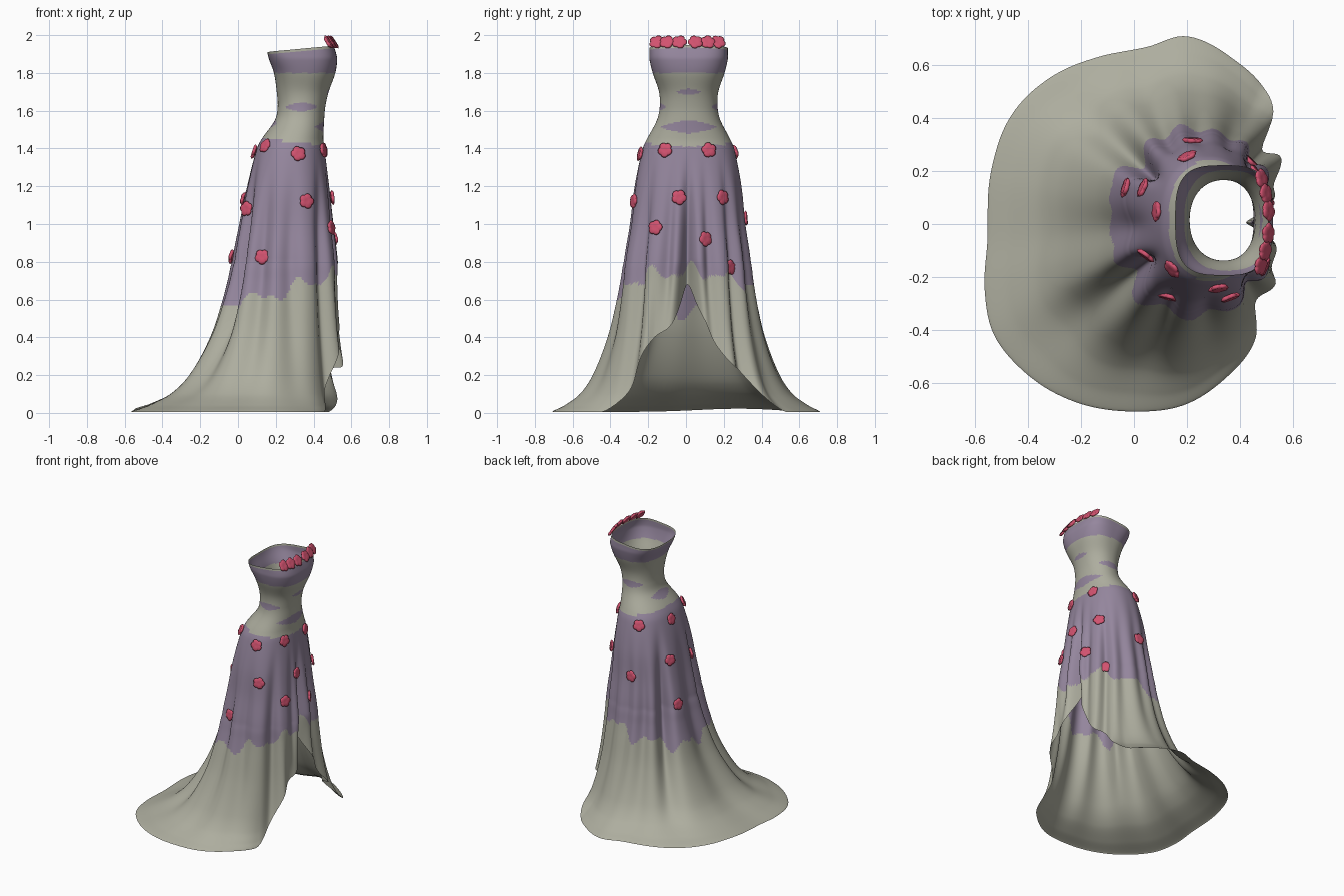
import bpy, bmesh, math, random
from mathutils import Vector, Matrix

if "Cube" in bpy.data.objects:
    bpy.data.objects.remove(bpy.data.objects["Cube"])
random.seed(4)
TAU = 2 * math.pi


def material(name, rgb):
    m = bpy.data.materials.new(name)
    m.diffuse_color = (*rgb, 1)
    m.use_nodes = True
    m.node_tree.nodes["Principled BSDF"].inputs["Base Color"].default_value = m.diffuse_color
    return m


GREY = material("sage_grey", (0.42, 0.42, 0.345))
PURPLE = material("dusty_purple", (0.30, 0.24, 0.34))
PINK = material("rose_pink", (0.64, 0.085, 0.16))


def curve(keys, t):
    """Smooth interpolation through rows (t, values...) with increasing t."""
    t = min(max(t, keys[0][0]), keys[-1][0])
    i = 0
    while i < len(keys) - 2 and t > keys[i + 1][0]:
        i += 1
    a, b = keys[i], keys[i + 1]
    p, n = keys[max(i - 1, 0)], keys[min(i + 2, len(keys) - 1)]
    h = b[0] - a[0]
    u = (t - a[0]) / h
    out = []
    for k in range(1, len(a)):
        ma = (b[k] - p[k]) / (b[0] - p[0]) * h
        mb = (n[k] - a[k]) / (n[0] - a[0]) * h
        out.append((2*u**3 - 3*u*u + 1) * a[k] + (u**3 - 2*u*u + u) * ma
                   + (3*u*u - 2*u**3) * b[k] + (u**3 - u*u) * mb)
    return out


# Body cross-sections: z, x min, x max, half depth, squareness
BODY = [(0, -.04, .535, .342, 2.35), (.7, -.04, .535, .342, 2.35), (.8, -.04, .535, .342, 2.35),
        (1.0, 0, .51, .31, 2.35), (1.2, .045, .485, .285, 2.35), (1.4, .1, .458, .242, 2.3),
        (1.45, .125, .452, .22, 2.25), (1.55, .195, .456, .168, 2.15), (1.62, .21, .462, .153, 2.15),
        (1.7, .205, .48, .157, 2.2), (1.8, .19, .515, .19, 2.5), (1.87, .165, .525, .207, 2.9),
        (1.9, .157, .52, .208, 3.1), (1.95, .15, .505, .207, 3.2)]
# Flare of the skirt towards the hem: z, amount
FLARE = [(0, 1), (.01, .98), (.04, .83), (.1, .62), (.2, .44), (.4, .23), (.6, .1), (.8, 0)]
# Hem outline, raised at the front slit
HEM = [(.42, 0, .68), (.53, .09, .5), (.53, .15, .37), (.555, .25, .25), (.485, .285, .22),
       (.527, .42, .08), (.48, .53, .005), (.38, .62, .005), (.2, .71, .005), (.05, .67, .005),
       (-.14, .63, .005), (-.33, .55, .005), (-.47, .4, .005), (-.54, .2, .005),
       (-.555, -.05, .005), (-.565, -.25, .005), (-.53, -.42, .005), (-.42, -.56, .005),
       (-.2, -.68, .005), (.03, -.71, .005), (.2, -.68, .005), (.35, -.58, .005),
       (.46, -.43, .01), (.46, -.3, .12), (.535, -.23, .32), (.52, -.17, .4), (.535, -.08, .47)]
# Pleat valleys: angle, depth, width in degrees
PLEATS = [(0, .1, 7), (-22, .035, 6), (24, .04, 6), (50, .05, 6), (-52, .055, 7), (-85, .03, 8),
          (-112, .05, 8), (-142, .10, 9), (185, .04, 15), (136, .10, 8), (112, .04, 7),
          (92, .025, 7), (70, .03, 7)]

CX = .2475
hem_keys = sorted((math.atan2(y, x - CX) % TAU, math.hypot(x - CX, y), z) for x, y, z in HEM)
hem_keys = ([(a - TAU, r, z) for a, r, z in hem_keys[-3:]] + hem_keys
            + [(a + TAU, r, z) for a, r, z in hem_keys[:3]])


def hem(ang):
    r, z = curve(hem_keys, ang % TAU)
    return r, max(z, .004)


def deg_gap(ang, deg):
    return (math.degrees(ang) - deg + 180) % 360 - 180


def surface(ang, z, hem_rz=None):
    """Point of the dress at an angle about its axis and a height."""
    hr, hz = hem_rz or hem(ang)
    x0, x1, b, n = curve(BODY, z)
    a, cx = (x1 - x0) / 2, (x0 + x1) / 2
    c, s = math.cos(ang), math.sin(ang)
    r = (abs(c / a)**n + abs(s / b)**n)**(-1 / n)
    w = curve(FLARE, z)[0]
    wn = min(w / max(curve(FLARE, hz)[0], .1), 1)
    r += (hr - r) * wn if z < .8 else 0
    # pleats deepen downwards and open out at the hem
    f = min(max((1.42 - z) / .75, 0), 1)
    f = f * f * (3 - 2 * f) * (1 - .95 * wn)
    r -= f * sum(d * math.exp(-(deg_gap(ang, p) / q)**2) for p, d, q in PLEATS)
    # slightly lifted train
    lift = .035 * max(0, w - .5) * math.exp(-(deg_gap(ang, 160) / 22)**2)
    return Vector((cx + r * c, .014 * min(z / 1.5, 1) + r * s, z + lift))


def top_z(ang):
    return 1.928 + .02 * math.cos(ang)


# Purple lozenges on the bodice: angle, z, half angle, half height
LOZENGES = [(0, 1.515, 58, .035), (0, 1.70, 28, .017), (-90, 1.62, 36, .024), (90, 1.62, 36, .024),
            (180, 1.53, 40, .03)]


def is_purple(ang, z):
    c = math.cos(ang)
    if z > 1.8:
        return z < top_z(ang) - .014
    if z > 1.435 - .025 * c:
        return any((abs(deg_gap(ang, a)) / da)**1.3 + (abs(z - lz) / dz)**1.3 < 1
                   for a, lz, da, dz in LOZENGES)
    ragged = .035 * math.sin(9 * ang + 1) + .02 * math.sin(17 * ang)
    return z > .645 + .105 * c + ragged


# Dress: one lofted sheet, bodice rows then skirt rows
COLS, UP, DOWN = 216, 72, 120
bm = bmesh.new()
cols = []
for j in range(COLS):
    ang = TAU * j / COLS
    h = hem(ang)
    zt = top_z(ang)
    zs = [zt + (1.45 - zt) * i / UP for i in range(UP)]
    zs += [h[1] + (1.45 - h[1]) * (1 - i / DOWN)**1.5 for i in range(DOWN + 1)]
    cols.append([(bm.verts.new(surface(ang, z, h)), z) for z in zs])
for j in range(COLS):
    A, B = cols[j], cols[(j + 1) % COLS]
    mid = TAU * (j + .5) / COLS
    for i in range(len(A) - 1):
        f = bm.faces.new((A[i][0], A[i + 1][0], B[i + 1][0], B[i][0]))
        f.smooth = True
        f.material_index = int(is_purple(mid, (A[i][1] + A[i + 1][1] + B[i][1] + B[i + 1][1]) / 4))
me = bpy.data.meshes.new("dress")
bm.to_mesh(me)
bm.free()
me.materials.append(GREY)
me.materials.append(PURPLE)
bpy.context.collection.objects.link(bpy.data.objects.new("dress", me))

# Five-petal flower, shared by all blossoms
bm = bmesh.new()
N = 40


def ring(scale, h):
    out = []
    for k in range(N):
        a = TAU * k / N
        r = .041 * scale * (.82 + .18 * abs(math.cos(2.5 * a))**.7)
        out.append(bm.verts.new((r * math.cos(a), r * math.sin(a), h)))
    return out


rings = [ring(.75, -.006), ring(1, .004), ring(.8, .011), ring(.3, .009)]
for p, q in zip(rings, rings[1:]):
    for k in range(N):
        bm.faces.new((p[k], p[(k + 1) % N], q[(k + 1) % N], q[k])).smooth = True
bm.faces.new(rings[0][::-1])
bm.faces.new(rings[-1]).smooth = True
flower = bpy.data.meshes.new("flower")
bm.to_mesh(flower)
bm.free()
flower.materials.append(PINK)


def place_flower(name, pos, normal):
    ob = bpy.data.objects.new(name, flower)
    ob.matrix_world = (Matrix.Translation(pos) @ normal.to_track_quat('Z', 'Y').to_matrix().to_4x4()
                       @ Matrix.Rotation(random.random() * TAU, 4, 'Z'))
    bpy.context.collection.objects.link(ob)


# Flowers scattered on the skirt
SPOTS = [(.15, -.18, 1.41), (.32, -.26, 1.37), (.36, -.28, 1.12), (.11, -.32, .825), (0, -.15, 1.08),
         (-.05, .14, .825), (.01, .14, 1.13), (.07, .04, 1.38), (.2, .25, 1.38), (.22, .31, 1.03),
         (.47, -.14, 1.39), (.47, .12, 1.39), (.52, -.055, 1.14), (.51, .225, 1.14),
         (.53, -.2, .98), (.54, .105, .92), (.48, .27, .77)]
for i, (x, y, z) in enumerate(SPOTS):
    x0, x1, _, _ = curve(BODY, z)
    ang = math.atan2(y, x - (x0 + x1) / 2)
    du = surface(ang + .1, z) - surface(ang - .1, z)
    dv = surface(ang, z + .03) - surface(ang, z - .03)
    nrm = du.cross(dv).normalized()
    place_flower(f"skirt_flower_{i + 1}", surface(ang, z) + nrm * .008, nrm)

# Row of flowers along the front neckline
for i, y in enumerate((-.155, -.1, -.035, .05, .115, .17)):
    x = .507 - 1.1 * (y - .012)**2
    place_flower(f"neckline_flower_{i + 1}", Vector((x, y, 1.962)),
                 Vector((1, 1.5 * y, .65)).normalized())
